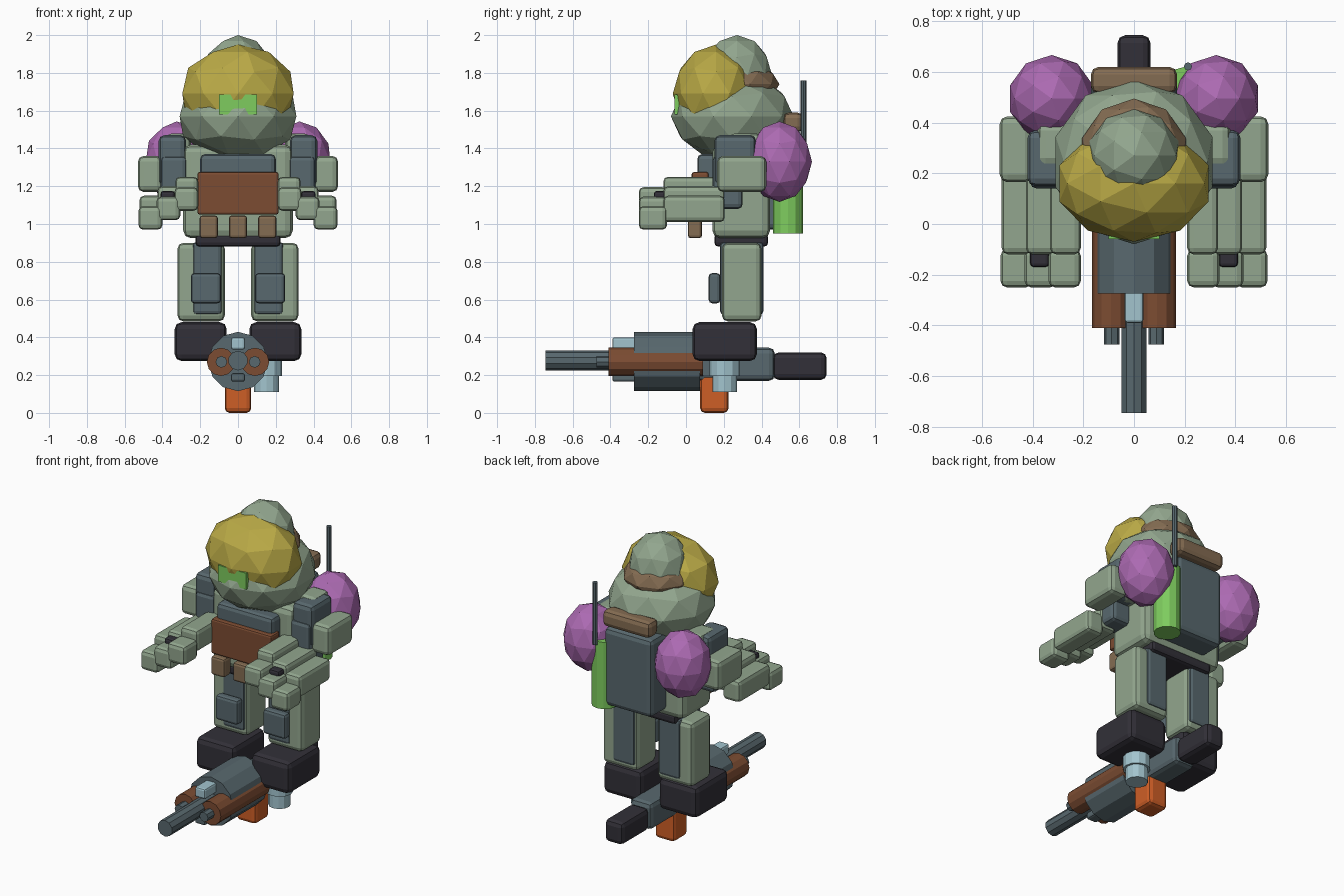
import bpy
from math import pi

if "Cube" in bpy.data.objects:
    bpy.data.objects.remove(bpy.data.objects["Cube"])


def linear(c):
    c /= 255
    return c / 12.92 if c <= 0.04045 else ((c + 0.055) / 1.055) ** 2.4


def colour(name, r, g, b):
    m = bpy.data.materials.new(name)
    m.use_nodes = True
    rgba = (linear(r), linear(g), linear(b), 1)
    m.diffuse_color = rgba
    m.node_tree.nodes["Principled BSDF"].inputs["Base Color"].default_value = rgba
    return m


sage = colour("sage_green", 146, 166, 142)
gold = colour("visor_gold", 186, 170, 70)
purple = colour("purple", 172, 106, 178)
slate = colour("slate_grey", 88, 104, 110)
black = colour("near_black", 50, 48, 56)
rust = colour("rust_brown", 124, 76, 50)
tan = colour("tan_brown", 132, 108, 82)
lime = colour("lime_green", 126, 204, 94)
ice = colour("ice_blue", 162, 196, 206)
orange = colour("orange", 206, 94, 38)


def finish(name, mat):
    o = bpy.context.object
    o.name = name
    o.data.materials.append(mat)
    return o


# Rounded box given by its extents on each axis
def box(name, mat, xs, ys, zs, bevel=0.025):
    spans = (xs, ys, zs)
    bpy.ops.mesh.primitive_cube_add(size=1, location=[(a + b) / 2 for a, b in spans])
    o = finish(name, mat)
    o.scale = [b - a for a, b in spans]
    bpy.ops.object.transform_apply(location=False, rotation=False, scale=True)
    if bevel:
        m = o.modifiers.new("round_edges", "BEVEL")
        m.width = min(bevel, 0.3 * min(b - a for a, b in spans))
        m.segments = 2
    return o


# The same box on both sides of the body
def pair(name, mat, xs, ys, zs, bevel=0.025):
    box("left_" + name, mat, xs, ys, zs, bevel)
    box("right_" + name, mat, (-xs[1], -xs[0]), ys, zs, bevel)


def ball(name, mat, centre, radii):
    bpy.ops.mesh.primitive_ico_sphere_add(subdivisions=2, radius=1, location=centre)
    o = finish(name, mat)
    o.scale = radii
    return o


# Cylinder along z (upright) or y (lengthwise) between two ends
def rod(name, mat, across, ends, radius, sides=12, lengthwise=False):
    mid, length = (ends[0] + ends[1]) / 2, ends[1] - ends[0]
    a, b = across
    loc = (a, mid, b) if lengthwise else (a, b, mid)
    bpy.ops.mesh.primitive_cylinder_add(vertices=sides, radius=radius, depth=length,
                                        location=loc,
                                        rotation=(pi / 2 if lengthwise else 0, 0, 0))
    return finish(name, mat)


# Helmet
ball("helmet_shell", sage, (0, .245, 1.57), (.325, .325, .235))
ball("helmet_visor", gold, (0, .16, 1.69), (.31, .23, .26))
ball("helmet_band", tan, (0, .27, 1.74), (.215, .225, .12))
ball("helmet_dome", sage, (0, .27, 1.79), (.185, .185, .21))
box("visor_lens", lime, (-.1, .1), (-.06, -.02), (1.58, 1.685), 0)

# Torso
box("torso", sage, (-.29, .29), (.14, .445), (.925, 1.42), .04)
box("belt", black, (-.225, .225), (.15, .435), (.88, .95))
box("chest_plate", slate, (-.2, .2), (.06, .2), (1.06, 1.37))
box("chest_pocket", rust, (-.215, .215), (.03, .12), (1.05, 1.275), .012)
for i, side in enumerate(("right", "middle", "left")):
    x = (i - 1) * .155
    box(side + "_pouch", tan, (x - .048, x + .048), (.01, .085), (.925, 1.045), .015)

# Backpack
box("backpack", slate, (-.17, .17), (.4, .6), (.97, 1.47), .03)
box("bedroll", tan, (-.17, .17), (.515, .62), (1.485, 1.59), .03)
rod("air_tank", lime, (.2, .54), (.95, 1.38), .08)
rod("antenna", slate, (.213, .622), (1.36, 1.76), .016, 8)
for side, s in (("left", 1), ("right", -1)):
    ball(side + "_pack_sphere", purple, (s * .325, .495, 1.33), (.172, .172, .213))

# Arms
pair("shoulder_pad", slate, (.275, .42), (.15, .37), (1.2, 1.47), .03)
pair("shoulder_joint", sage, (.25, .38), (.23, .4), (1.2, 1.48), .03)
pair("arm_guard", slate, (.27, .41), (.14, .3), (1.08, 1.36))
pair("upper_arm", sage, (.4, .53), (.165, .425), (1.17, 1.36), .03)
for part, x, z in (("outer", .4, 1.01), ("middle", .305, 1.06), ("inner", .21, 1.11)):
    pair(part + "_forearm", sage, (x, x + .122), (-.12, .205), (z, z + .14))
    pair(part + "_hand", sage, (x, x + .127), (-.25, -.1), (z - .04, z + .085))
pair("palm_grip", black, (.335, .41), (-.17, -.08), (1.1, 1.175), .015)

# Legs
pair("leg", sage, (.07, .32), (.19, .4), (.485, .9), .03)
pair("leg_panel", slate, (.085, .24), (.18, .41), (.52, .905), .02)
pair("knee_pad", slate, (.09, .25), (.12, .182), (.58, .74))
pair("boot", black, (.06, .335), (.035, .375), (.275, .48), .035)

# Launcher lying beneath the feet
rod("launcher_body", slate, (0, .272), (-.275, .075), .157, 12, True)
rod("main_barrel", slate, (0, .277), (-.745, -.2), .052, 10, True)
for side, s in (("left", 1), ("right", -1)):
    rod(side + "_handguard", rust, (s * .09, .27), (-.41, .09), .075, 12, True)
    rod(side + "_barrel", slate, (s * .088, .27), (-.475, -.38), .031, 8, True)
box("receiver", slate, (-.075, .075), (.0, .47), (.17, .345), .03)
box("stock", black, (-.065, .065), (.46, .745), (.175, .32), .03)
box("front_sight", ice, (-.037, .037), (-.39, -.26), (.335, .4), .012)
box("lower_rail", slate, (-.037, .037), (-.39, -.26), (.165, .21), .012)
box("magazine", orange, (-.07, .07), (.075, .225), (0, .21))
rod("canister_base", ice, (.152, .205), (.11, .22), .066)
rod("canister_collar", ice, (.152, .205), (.195, .3), .08)
